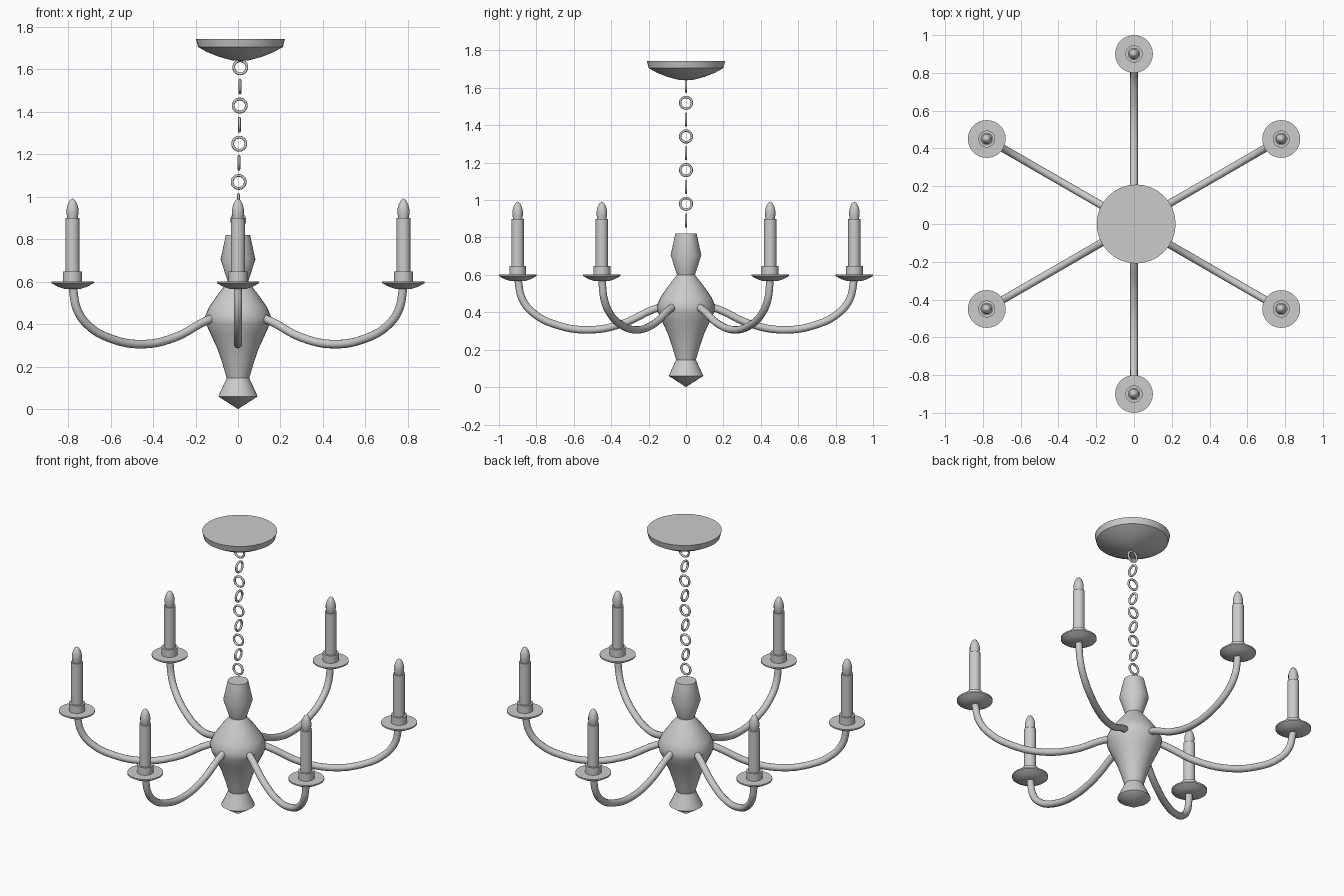
import bpy, bmesh, math
from mathutils import Vector, Matrix

if "Cube" in bpy.data.objects:
    bpy.data.objects.remove(bpy.data.objects["Cube"])


def lathe(name, profile, loc=(0, 0, 0), segs=32, angle=40):
    """Revolve (radius, z) points around z; open ends are capped."""
    bm = bmesh.new()
    rings = []
    for r, z in profile:
        if r == 0:
            rings.append([bm.verts.new((0, 0, z))])
        else:
            rings.append([bm.verts.new((r * math.cos(2 * math.pi * i / segs),
                                        r * math.sin(2 * math.pi * i / segs), z))
                          for i in range(segs)])
    for a, b in zip(rings, rings[1:]):
        for i in range(segs):
            j = (i + 1) % segs
            if len(a) == 1:
                bm.faces.new((a[0], b[j], b[i]))
            elif len(b) == 1:
                bm.faces.new((a[i], a[j], b[0]))
            else:
                bm.faces.new((a[i], a[j], b[j], b[i]))
    for ring in (rings[0], rings[-1]):
        if len(ring) > 1:
            bm.faces.new(ring)
    bmesh.ops.recalc_face_normals(bm, faces=bm.faces)
    me = bpy.data.meshes.new(name)
    bm.to_mesh(me)
    bm.free()
    ob = bpy.data.objects.new(name, me)
    bpy.context.collection.objects.link(ob)
    ob.location = loc
    smooth(ob, angle)
    return ob


def smooth(ob, angle):
    bpy.ops.object.select_all(action='DESELECT')
    ob.select_set(True)
    bpy.context.view_layer.objects.active = ob
    bpy.ops.object.shade_smooth_by_angle(angle=math.radians(angle))


def tube(name, path, rot, radius):
    """Round tube along (radial, z) points, turned around z."""
    cu = bpy.data.curves.new(name, 'CURVE')
    cu.dimensions = '3D'
    cu.bevel_depth = radius
    cu.bevel_resolution = 4
    cu.resolution_u = 6
    cu.use_fill_caps = True
    sp = cu.splines.new('BEZIER')
    sp.bezier_points.add(len(path) - 1)
    for p, (r, z) in zip(sp.bezier_points, path):
        p.co = (r, 0, z)
        p.handle_left_type = p.handle_right_type = 'AUTO'
    ob = bpy.data.objects.new(name, cu)
    bpy.context.collection.objects.link(ob)
    ob.rotation_euler.z = rot
    return ob


# turned central body
lathe("central_body", [(0, 0), (0.093, 0.06), (0.053, 0.146), (0.072, 0.21), (0.095, 0.28),
                       (0.127, 0.35), (0.15, 0.40), (0.156, 0.435), (0.137, 0.48),
                       (0.095, 0.54), (0.048, 0.60), (0.082, 0.705), (0.057, 0.82)])

# six arms, each with drip pan, cup, candle and bulb
ARM = [(0.11, 0.435), (0.17, 0.417), (0.346, 0.337), (0.526, 0.306), (0.70, 0.335),
       (0.81, 0.391), (0.873, 0.465), (0.90, 0.58)]
for i in range(6):
    a = math.radians(30 + 60 * i)
    pos = (0.9 * math.cos(a), 0.9 * math.sin(a), 0)
    tube(f"arm_{i + 1}", ARM, a, 0.02)
    lathe(f"drip_pan_{i + 1}", [(0.04, 0.567), (0.07, 0.577), (0.1, 0.594), (0.1, 0.602)], pos)
    lathe(f"candle_cup_{i + 1}", [(0.045, 0.60), (0.045, 0.648)], pos, 24)
    lathe(f"candle_{i + 1}", [(0.033, 0.64), (0.033, 0.90)], pos, 24)
    lathe(f"bulb_{i + 1}", [(0.024, 0.895), (0.028, 0.92), (0.028, 0.942), (0.022, 0.966),
                            (0.012, 0.984), (0, 0.992)], pos, 24, 60)

# chain of alternating round links, leaning very slightly to +x
for i in range(9):
    z = 0.89 + 0.09 * i
    bpy.ops.mesh.primitive_torus_add(
        major_segments=24, minor_segments=8, major_radius=0.031, minor_radius=0.0065,
        location=((z - 0.82) * 0.0135, 0, z),
        rotation=(math.pi / 2, 0, math.pi / 2 * (i % 2)))
    link = bpy.context.object
    link.name = f"chain_link_{i + 1}"
    smooth(link, 60)

# ceiling canopy
lathe("ceiling_canopy", [(0, 1.64), (0.04, 1.643), (0.1, 1.659), (0.155, 1.681),
                         (0.2, 1.706), (0.209, 1.743)], (0.0115, 0, 0))
